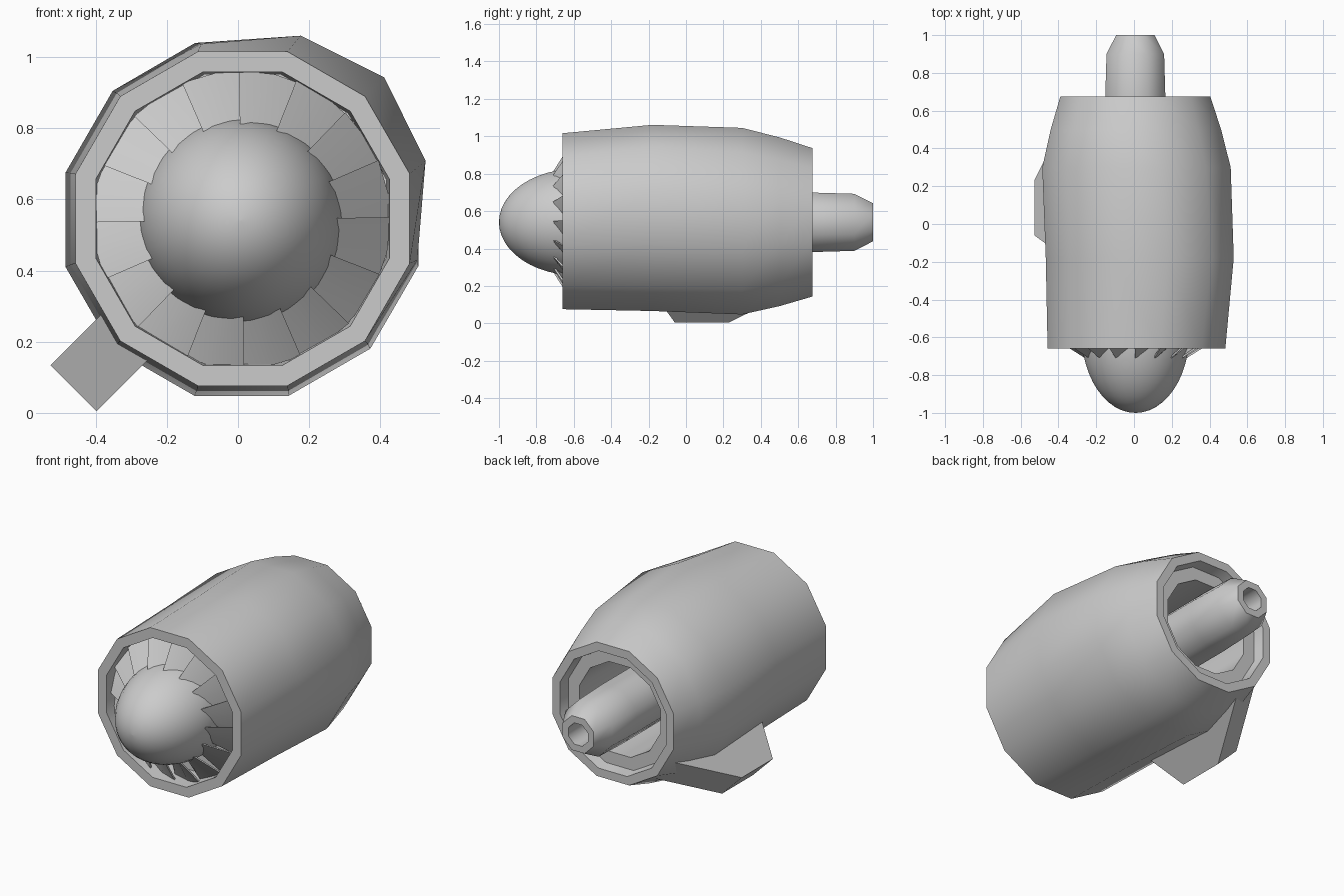
import bpy, bmesh
from math import sin, cos, pi, radians
from mathutils import Vector

if "Cube" in bpy.data.objects:
    bpy.data.objects.remove(bpy.data.objects["Cube"])

CX, CZ = 0.01, 0.543          # engine axis


def finish(bm, name, angle):
    bmesh.ops.remove_doubles(bm, verts=bm.verts, dist=1e-5)
    bmesh.ops.recalc_face_normals(bm, faces=bm.faces)
    me = bpy.data.meshes.new(name)
    bm.to_mesh(me)
    bm.free()
    if angle:
        me.shade_smooth()
        me.set_sharp_from_angle(angle=radians(angle))
    ob = bpy.data.objects.new(name, me)
    bpy.context.collection.objects.link(ob)
    return ob


def polar(a, r, y, dx=0, dz=0):
    return Vector((CX + dx + r * cos(a), y, CZ + dz + r * sin(a)))


def loft(name, profile, sides, angle, closed=False):
    """Revolve (y, radius, bulge, shift) rings about the axis; bulge pushes the side away from the pylon."""
    bm = bmesh.new()
    rings = []
    for y, r, bulge, shift in profile:
        ring = []
        for i in range(sides):
            a = 2 * pi * (i + 0.5) / sides
            b = bulge * max(0, cos(a - pi / 4)) ** 2 * 0.7071
            ring.append(bm.verts.new(polar(a, r, y, b + shift, b + shift)))
        rings.append(ring)
    pairs = list(zip(rings, rings[1:]))
    if closed:
        pairs.append((rings[-1], rings[0]))
    for p, q in pairs:
        for i in range(sides):
            j = (i + 1) % sides
            bm.faces.new((p[i], p[j], q[j], q[i]))
    if not closed:
        bm.faces.new(rings[0])
        bm.faces.new(rings[-1])
    return finish(bm, name, angle)


# Nacelle: intake wall, front lip, bulged skin, rear lip, stepped exhaust duct
loft("nacelle", [
    (-0.48, 0.42, 0, 0.003), (-0.66, 0.428, 0, 0.003), (-0.66, 0.487, 0, 0.003),
    (-0.18, 0.497, 0.066, 0.003), (0.30, 0.513, 0.012, 0),
    (0.50, 0.467, 0, 0), (0.675, 0.411, 0, -0.003),
    (0.675, 0.36, 0, -0.003), (0.61, 0.35, 0, -0.003),
    (0.61, 0.275, 0, -0.003), (0.10, 0.275, 0, -0.003)], 12, 35)

# Exhaust tube with hollow tip
loft("exhaust_tube", [
    (0.08, 0.172, 0, -0.003), (0.68, 0.172, 0, -0.003), (0.90, 0.165, 0, -0.003),
    (1.0, 0.11, 0, -0.003), (1.0, 0.068, 0, -0.003), (0.85, 0.068, 0, -0.003)], 8, 50)

# Spinner: half ellipsoid
N = 12
spinner = [(-0.50, 0.287, 0, -0.002)]
for k in range(N):
    t = pi / 2 * k / N
    spinner.append((-0.58 - 0.42 * sin(t), 0.287 * cos(t), 0, -0.002))
spinner.append((-1.0, 0.002, 0, -0.002))
loft("spinner", spinner, 32, 40)

# Fan: overlapping pitched blades, leading edges stepping forward
bm = bmesh.new()
BLADES = 16
for k in range(BLADES):
    a = radians(91) + 2 * pi * k / BLADES
    b = a - radians(28)
    m = (a + b) / 2
    front = [polar(a, 0.25, -0.722), polar(a, 0.42, -0.615),
             polar(m, 0.42, -0.585), polar(b, 0.42, -0.555),
             polar(b, 0.25, -0.63), polar(m, 0.25, -0.676)]
    off = Vector((0, 0.012, 0))
    f = [bm.verts.new(p) for p in front]
    g = [bm.verts.new(p + off) for p in front]
    for s in (f, g):
        bm.faces.new((s[0], s[1], s[2], s[5]))
        bm.faces.new((s[5], s[2], s[3], s[4]))
    for i in range(6):
        j = (i + 1) % 6
        bm.faces.new((f[i], f[j], g[j], g[i]))
finish(bm, "fan_blades", 25)

# Mounting pylon: tapered slab pointing down-left at 45 degrees
bm = bmesh.new()
out = Vector((-0.7071, 0, -0.7071))
side = Vector((0.7071, 0, -0.7071)) * 0.0915
axis = Vector((0.013, 0, 0.545))
outline = [(-0.06, 0.673), (0.23, 0.673), (0.665, 0.37), (-0.20, 0.40)]   # (y, distance out)
caps = [[bm.verts.new(axis + out * d + side * s + Vector((0, y, 0))) for y, d in outline]
        for s in (-1, 1)]
for c in caps:
    bm.faces.new(c)
for i in range(4):
    j = (i + 1) % 4
    bm.faces.new((caps[0][i], caps[0][j], caps[1][j], caps[1][i]))
finish(bm, "pylon", 0)
